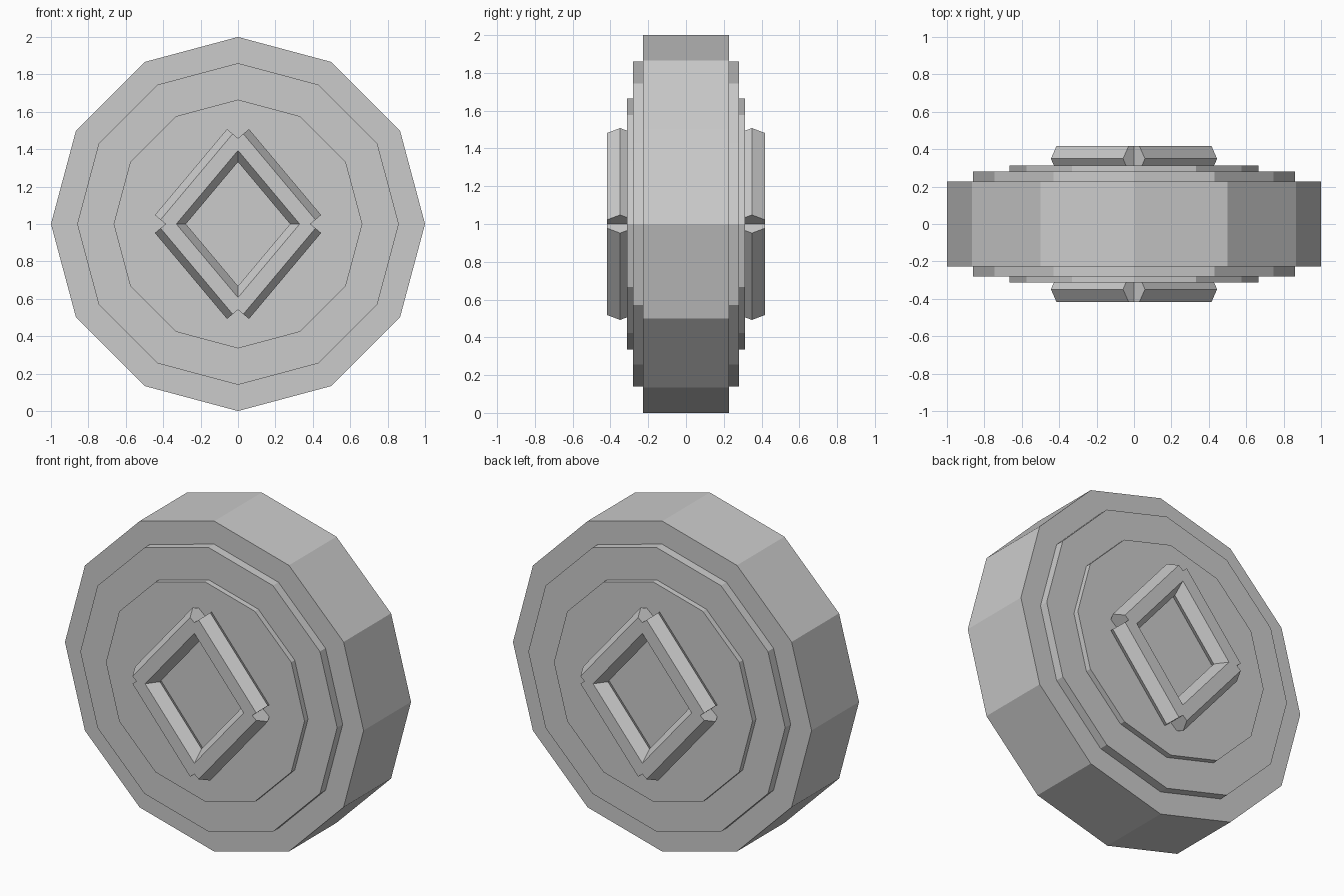
import bpy, bmesh, math
from mathutils import Matrix, Vector

if "Cube" in bpy.data.objects:
    bpy.data.objects.remove(bpy.data.objects["Cube"])

grey = bpy.data.materials.new("plain grey")
grey.diffuse_color = (0.6, 0.6, 0.6, 1)
grey.use_nodes = True
grey.node_tree.nodes["Principled BSDF"].inputs["Base Color"].default_value = grey.diffuse_color


def prism(name, sides, radius, length, centre, axis, corner):
    """Flat-faced prism along axis, with one vertex pointing along corner."""
    z, y = Vector(axis).normalized(), Vector(corner).normalized()
    x = y.cross(z)
    rot = Matrix((x, y, z)).transposed().to_4x4()
    bm = bmesh.new()
    bmesh.ops.create_cone(bm, cap_ends=True, segments=sides, radius1=radius,
                          radius2=radius, depth=length,
                          matrix=Matrix.Translation(centre) @ rot)
    mesh = bpy.data.meshes.new(name)
    bm.to_mesh(mesh)
    bm.free()
    mesh.materials.append(grey)
    obj = bpy.data.objects.new(name, mesh)
    bpy.context.collection.objects.link(obj)
    return obj


# Stepped twelve-sided discs, thinnest and widest first
for name, radius, thickness in (("outer_disc", 1.0, 0.454),
                                ("middle_disc", 0.86, 0.56),
                                ("inner_disc", 0.665, 0.627)):
    prism(name, 12, radius, thickness, (0, 0, 1), (0, 1, 0), (0, 0, 1))

# Diamond of four square-ended hexagonal bars on each face
tilt = math.radians(50)
for face, sy in (("front", -1), ("back", 1)):
    for side, sx in (("left", -1), ("right", 1)):
        for level, sz in (("lower", -1), ("upper", 1)):
            along = (-sx * math.cos(tilt), 0, sz * math.sin(tilt))
            outward = (sx * math.sin(tilt), 0, sz * math.cos(tilt))
            prism(f"{face}_{level}_{side}_bar", 6, 0.079, 0.6,
                  (sx * 0.191, sy * 0.349, 1 + sz * 0.227), along, outward)
